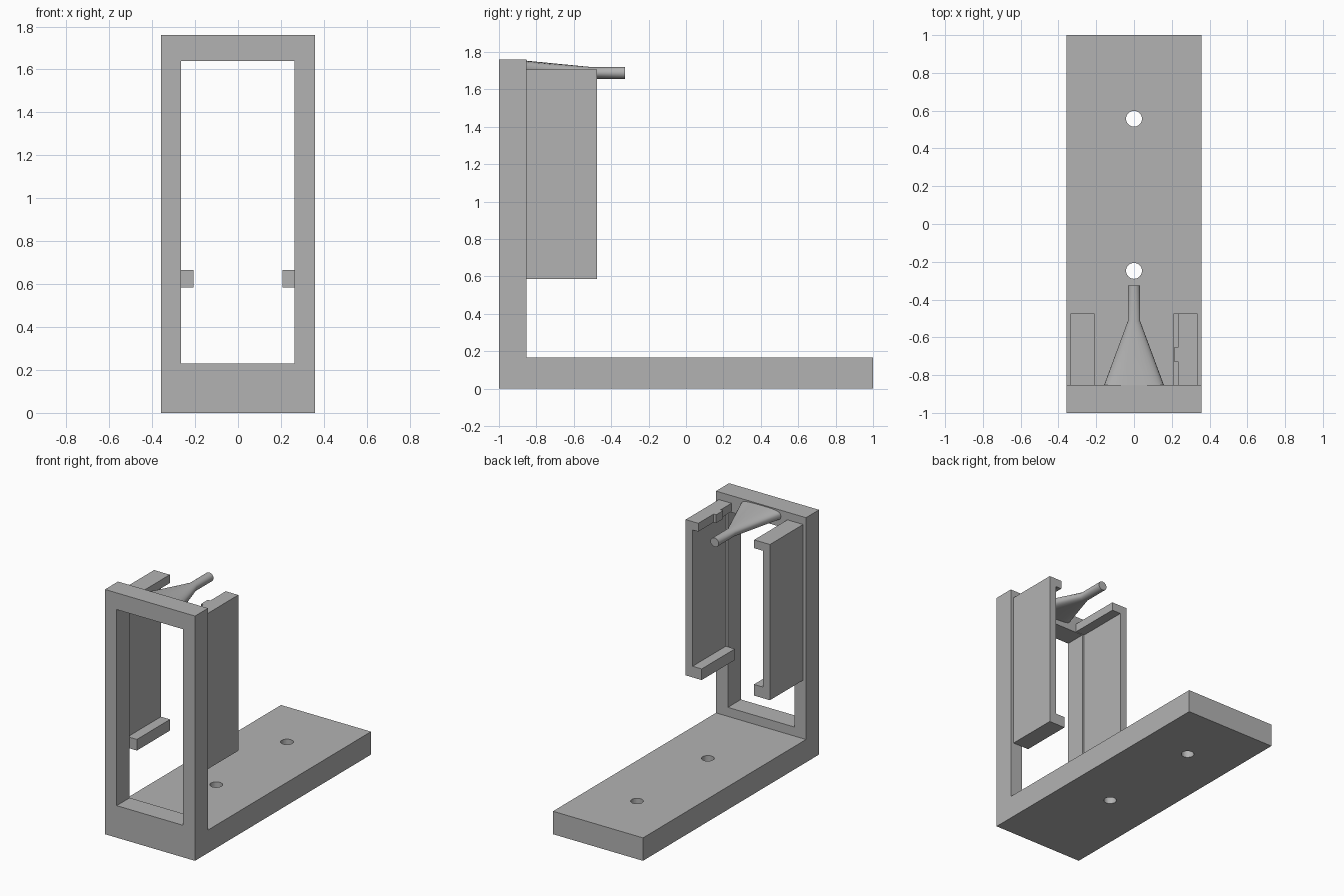
import bpy, bmesh, math
from mathutils import Vector

cube = bpy.data.objects.get("Cube")
if cube:
    bpy.data.objects.remove(cube, do_unlink=True)

grey = bpy.data.materials.new("Plain Grey")
grey.use_nodes = True
colour = (0.45, 0.45, 0.45, 1)
grey.diffuse_color = colour
grey.node_tree.nodes["Principled BSDF"].inputs["Base Color"].default_value = colour


def finish(name, bm):
    bmesh.ops.recalc_face_normals(bm, faces=bm.faces)
    mesh = bpy.data.meshes.new(name)
    bm.to_mesh(mesh)
    bm.free()
    mesh.materials.append(grey)
    obj = bpy.data.objects.new(name, mesh)
    bpy.context.collection.objects.link(obj)
    return obj


def prism(name, outline, sweep):
    """Extrude a closed outline along a vector."""
    bm = bmesh.new()
    face = bm.faces.new([bm.verts.new(p) for p in outline])
    ext = bmesh.ops.extrude_face_region(bm, geom=[face])
    moved = [v for v in ext["geom"] if isinstance(v, bmesh.types.BMVert)]
    bmesh.ops.translate(bm, verts=moved, vec=Vector(sweep))
    return finish(name, bm)


def box(name, x0, x1, y0, y1, z0, z1):
    return prism(name, [(x0, y0, z0), (x1, y0, z0), (x1, y1, z0), (x0, y1, z0)],
                 (0, 0, z1 - z0))


def loft(name, rings):
    """Skin a row of equal rings and cap both ends."""
    bm = bmesh.new()
    loops = [[bm.verts.new(p) for p in ring] for ring in rings]
    n = len(loops[0])
    for a, b in zip(loops, loops[1:]):
        for i in range(n):
            j = (i + 1) % n
            bm.faces.new((a[i], a[j], b[j], b[i]))
    bm.faces.new(loops[0])
    bm.faces.new(loops[-1])
    return finish(name, bm)


def select_only(obj):
    bpy.ops.object.select_all(action="DESELECT")
    obj.select_set(True)
    bpy.context.view_layer.objects.active = obj


def cut(obj, cutter):
    cutter.hide_render = True
    mod = obj.modifiers.new("cut", "BOOLEAN")
    mod.operation = "DIFFERENCE"
    mod.solver = "EXACT"
    mod.object = cutter
    select_only(obj)
    bpy.ops.object.modifier_apply(modifier=mod.name)
    bpy.data.objects.remove(cutter, do_unlink=True)


# Base plate and upright frame as one L-shaped body
FRAME_BACK = -0.852
side = [(-1, 0), (1, 0), (1, 0.165), (FRAME_BACK, 0.165), (FRAME_BACK, 1.76), (-1, 1.76)]
body = prism("base_and_frame", [(-0.358, y, z) for y, z in side], (0.716, 0, 0))

# Window opening and two screw holes
cut(body, box("window_cutter", -0.265, 0.263, -1.1, -0.7, 0.23, 1.64))
for y in (0.557, -0.248):
    hole = [(0.042 * math.cos(math.tau * i / 32), y + 0.042 * math.sin(math.tau * i / 32), -0.1)
            for i in range(32)]
    cut(body, prism("hole_cutter", hole, (0, 0, 0.4)))


# C-shaped side channels behind the frame
def channel(name, sign, lip):
    web, wall, toe = 0.335, 0.28, 0.208
    outline = [(web, 0.585), (toe, 0.585), (toe, 0.665), (wall, 0.665),
               (wall, 1.645), (lip, 1.645), (lip, 1.705), (web, 1.705)]
    return prism(name, [(sign * x, FRAME_BACK, z) for x, z in outline], (0, 0.377, 0))


channel("right_channel", -1, 0.21)
channel("left_channel", 1, 0.235)
box("left_channel_tab", 0.215, 0.24, -0.73, -0.65, 1.645, 1.705)


# Flattened funnel leading into a round tube
def ring(y, z, half_w, half_h, power, n=32):
    points = []
    for i in range(n):
        c, s = math.cos(math.tau * i / n), math.sin(math.tau * i / n)
        points.append((half_w * math.copysign(abs(c) ** power, c), y,
                       z + half_h * math.copysign(abs(s) ** power, s)))
    return points


funnel = loft("funnel_and_tube", [ring(FRAME_BACK, 1.715, 0.158, 0.038, 0.6),
                                  ring(-0.515, 1.688, 0.033, 0.032, 1),
                                  ring(-0.325, 1.688, 0.033, 0.032, 1)])
select_only(funnel)
bpy.ops.object.shade_smooth_by_angle(angle=math.radians(30))
